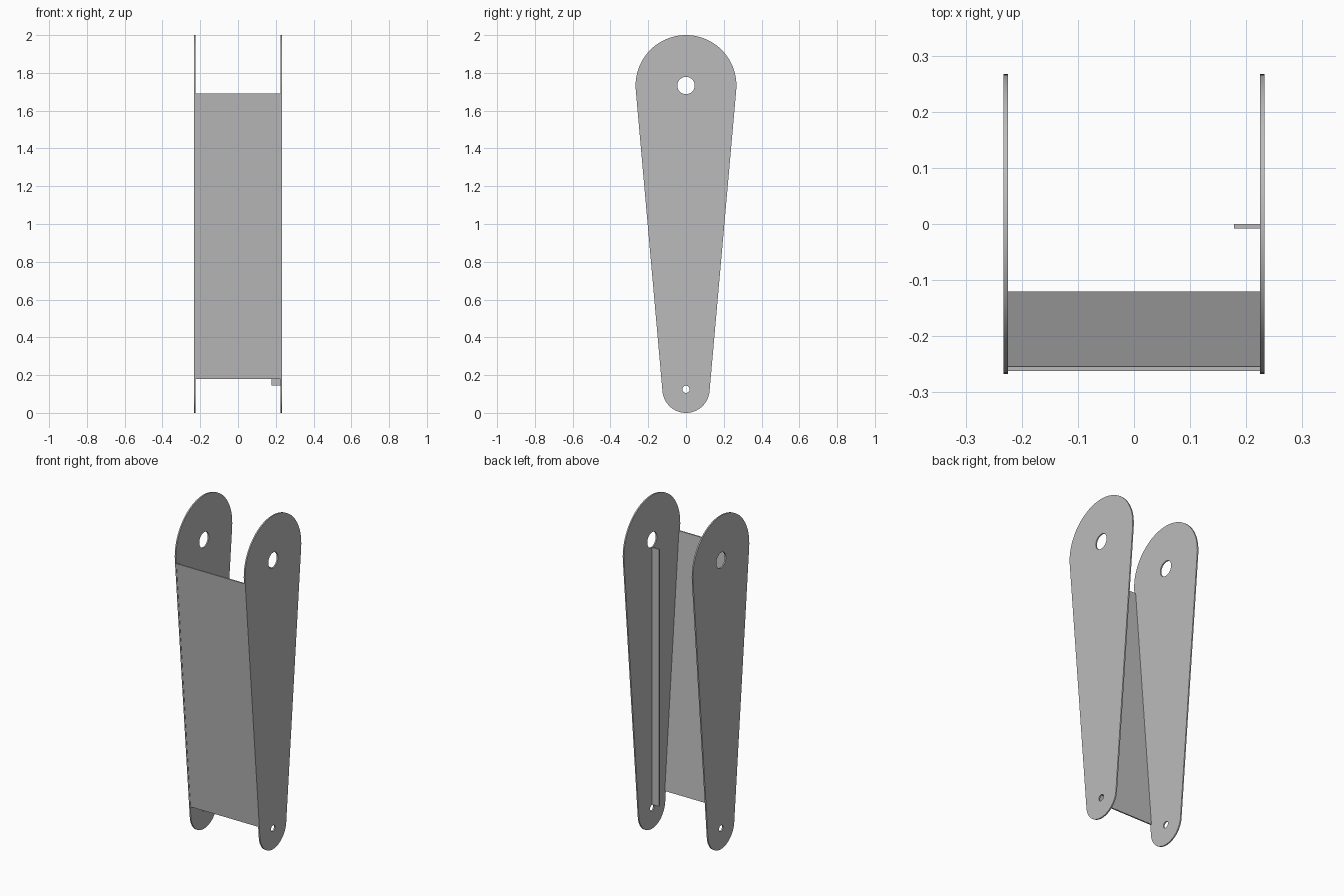
import bpy, bmesh
from math import sin, cos, asin, pi
from mathutils import Vector

cube = bpy.data.objects.get("Cube")
if cube:
    bpy.data.objects.remove(cube)

# Main dimensions
TOP_Z, TOP_R, TOP_HOLE = 1.733, 0.267, 0.046
LOW_Z, LOW_R, LOW_HOLE = 0.125, 0.125, 0.019
INNER_X, OUTER_X = 0.225, 0.233
SHEET = 0.008
TILT = asin((TOP_R - LOW_R) / (TOP_Z - LOW_Z))

grey = bpy.data.materials.new("plain_grey")
grey.use_nodes = True
grey.diffuse_color = (0.5, 0.5, 0.5, 1)
grey.node_tree.nodes["Principled BSDF"].inputs["Base Color"].default_value = (0.5, 0.5, 0.5, 1)


def arc(z, r, start, end, steps):
    """Points (y, z) along an arc centred on the plate's middle line."""
    return [(r * cos(start + (end - start) * i / steps),
             z + r * sin(start + (end - start) * i / steps)) for i in range(steps + 1)]


def extrude_profile(name, loops, x0, x1):
    """Fill closed (y, z) loops, inner ones being holes, and extrude along x."""
    bm = bmesh.new()
    for loop in loops:
        verts = [bm.verts.new((x0, y, z)) for y, z in loop]
        for a, b in zip(verts, verts[1:] + verts[:1]):
            bm.edges.new((a, b))
    bmesh.ops.triangle_fill(bm, edges=bm.edges[:], use_beauty=True, normal=(1, 0, 0))
    result = bmesh.ops.extrude_face_region(bm, geom=bm.faces[:], use_keep_orig=True)
    moved = [g for g in result["geom"] if isinstance(g, bmesh.types.BMVert)]
    bmesh.ops.translate(bm, vec=Vector((x1 - x0, 0, 0)), verts=moved)
    bmesh.ops.recalc_face_normals(bm, faces=bm.faces[:])
    mesh = bpy.data.meshes.new(name)
    bm.to_mesh(mesh)
    bm.free()
    mesh.materials.append(grey)
    obj = bpy.data.objects.new(name, mesh)
    bpy.context.collection.objects.link(obj)
    bpy.ops.object.select_all(action='DESELECT')
    obj.select_set(True)
    bpy.context.view_layer.objects.active = obj
    bpy.ops.object.shade_smooth_by_angle(angle=pi / 6)
    return obj


# Tapered side plates with a large upper and a small lower hole
outline = (arc(TOP_Z, TOP_R, -TILT, pi + TILT, 48)
           + arc(LOW_Z, LOW_R, pi + TILT, 2 * pi - TILT, 32))
holes = [arc(z, r, 0, 2 * pi, 32)[:-1] for z, r in ((TOP_Z, TOP_HOLE), (LOW_Z, LOW_HOLE))]
for name, side in (("left_plate", 1), ("right_plate", -1)):
    extrude_profile(name, [outline] + holes, side * INNER_X, side * OUTER_X)


# Sloping front panel, flush with the front edges of the plates
def front_edge(z):
    return -(LOW_R / cos(TILT) + (z - LOW_Z) * sin(TILT) / cos(TILT)) + 0.002


PANEL_LOW, PANEL_TOP = 0.18, 1.69
panel = [(front_edge(PANEL_LOW), PANEL_LOW), (front_edge(PANEL_LOW) + SHEET, PANEL_LOW),
         (front_edge(PANEL_TOP) + SHEET, PANEL_TOP), (front_edge(PANEL_TOP), PANEL_TOP)]
extrude_profile("front_panel", [panel], -INNER_X, INNER_X)

# Upright stiffening rib inside the left plate, between the two holes
rib = [(-SHEET, 0.145), (0, 0.145), (0, 1.687), (-SHEET, 1.687)]
extrude_profile("stiffening_rib", [rib], 0.178, INNER_X)
